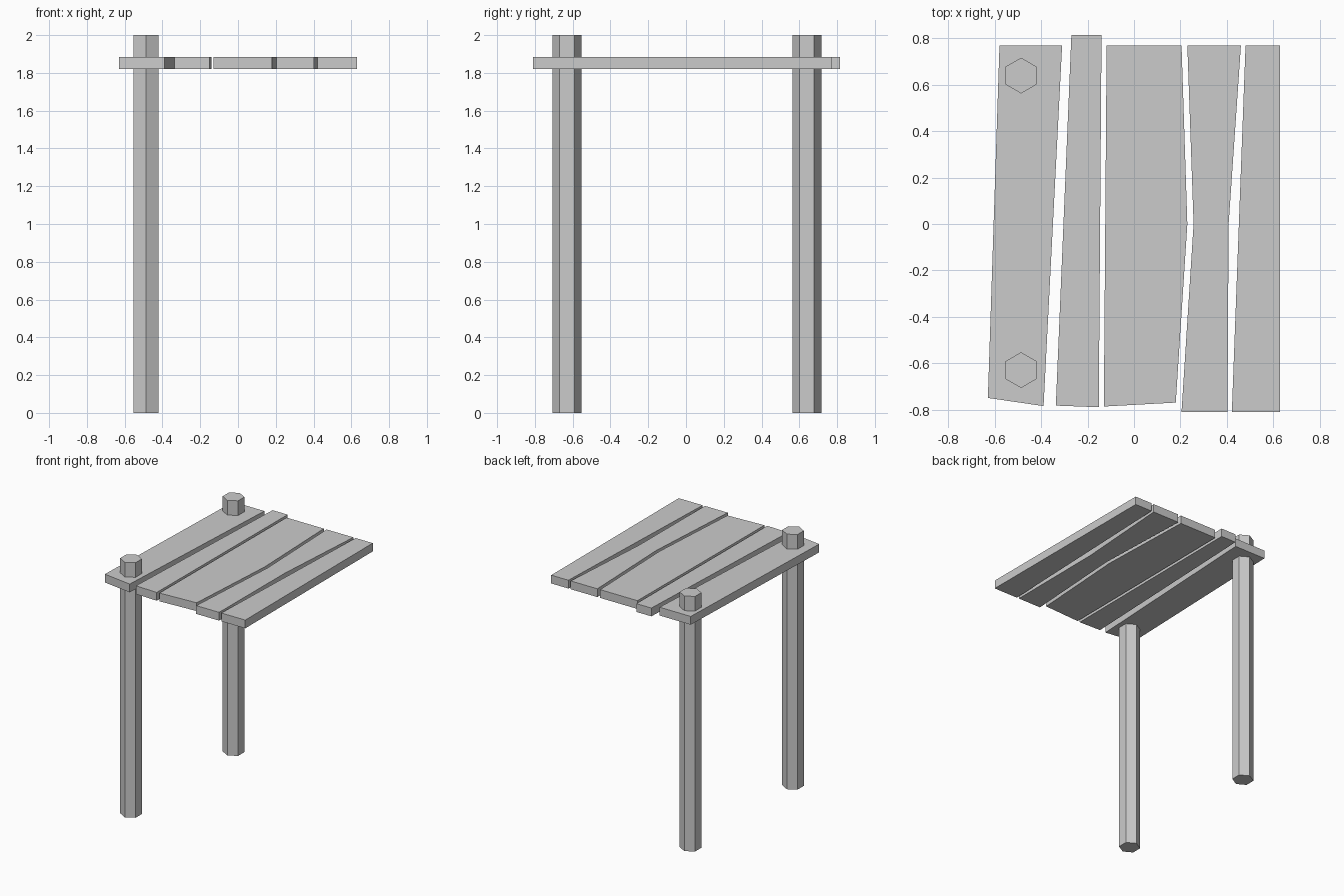
import bpy, bmesh, math

cube = bpy.data.objects.get("Cube")
if cube:
    bpy.data.objects.remove(cube, do_unlink=True)

grey = bpy.data.materials.new("plain_grey")
grey.use_nodes = True
colour = (0.6, 0.6, 0.6, 1)
grey.diffuse_color = colour
grey.node_tree.nodes["Principled BSDF"].inputs["Base Color"].default_value = colour


def prism(name, outline, bottom, top):
    """Extrude a flat outline straight up from bottom to top."""
    bm = bmesh.new()
    base = bm.faces.new([bm.verts.new((x, y, bottom)) for x, y in outline])
    raised = bmesh.ops.extrude_face_region(bm, geom=[base], use_keep_orig=True)["geom"]
    for v in raised:
        if isinstance(v, bmesh.types.BMVert):
            v.co.z = top
    bmesh.ops.recalc_face_normals(bm, faces=bm.faces)
    mesh = bpy.data.meshes.new(name)
    bm.to_mesh(mesh)
    bm.free()
    mesh.materials.append(grey)
    obj = bpy.data.objects.new(name, mesh)
    bpy.context.collection.objects.link(obj)
    return obj


# Uneven roof planks, from right to left
planks = {
    "outer_plank": [(-.58, .77), (-.63, -.75), (-.39, -.785), (-.31, .77)],
    "narrow_plank": [(-.27, .815), (-.337, -.783), (-.152, -.79), (-.14, .815)],
    "wide_plank": [(-.118, .77), (-.13, -.787), (.18, -.77), (.23, 0), (.205, .77)],
    "waisted_plank": [(.23, .77), (.257, 0), (.205, -.81), (.403, -.81), (.408, 0), (.461, .77)],
    "edge_plank": [(.481, .77), (.422, -.81), (.63, -.81), (.63, .77)],
}
for name, outline in planks.items():
    prism(name, outline, 1.82, 1.885)

# Six-sided posts that pass up through the outer plank
for name, y in (("front_post", -.63), ("back_post", .64)):
    angles = [math.radians(30 + 60 * i) for i in range(6)]
    prism(name, [(-.487 + .077 * math.cos(a), y + .077 * math.sin(a)) for a in angles], 0, 2)
